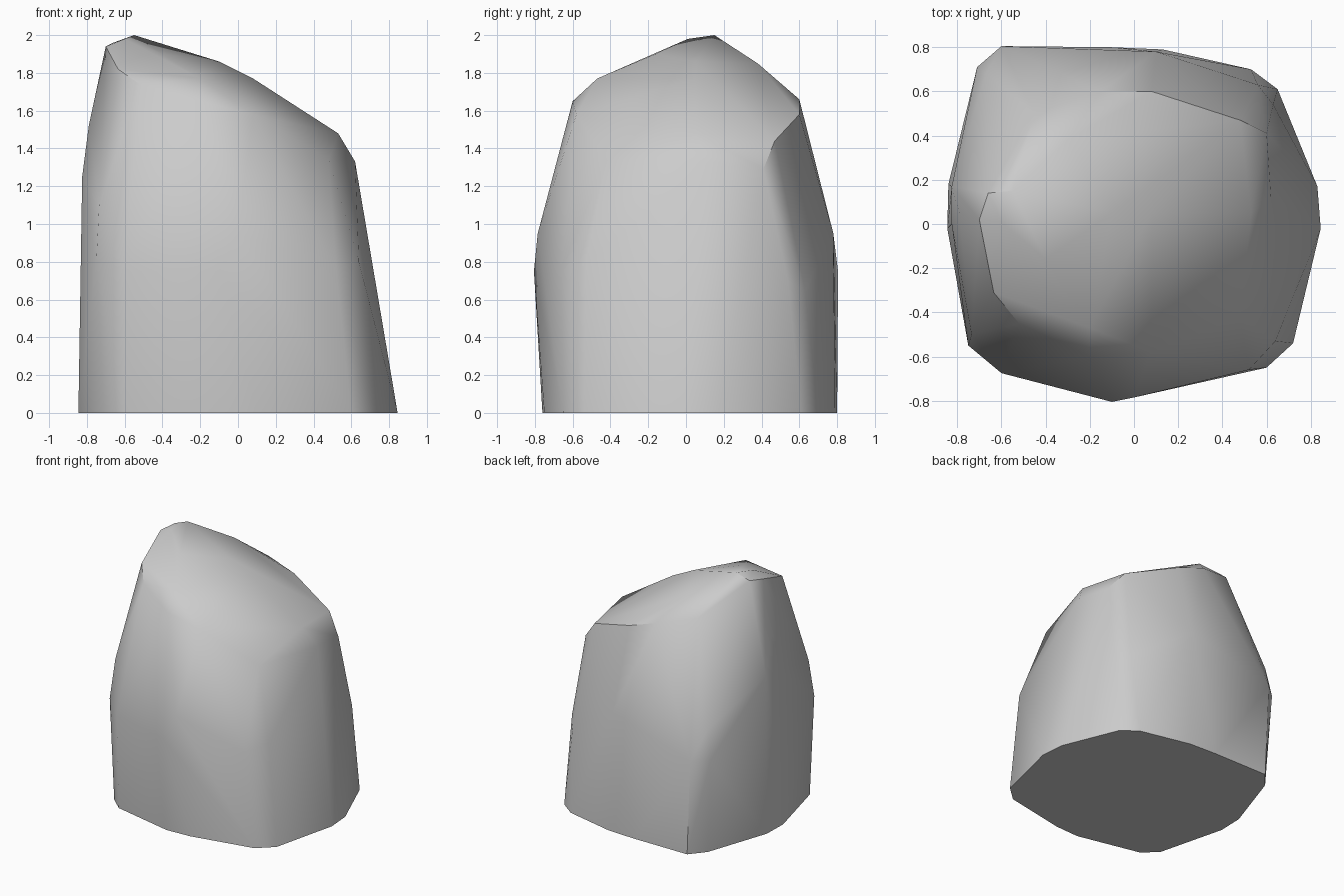
import bpy, bmesh

# Plan outline of the foot, counter-clockwise from the right side
BASE = [(.845, -.02), (.83, .17), (.65, .61), (.53, .7), (.13, .79), (-.1, .8), (-.57, .8), (-.67, .68),
        (-.84, .18), (-.845, -.02), (-.71, -.55), (-.6, -.65), (-.1, -.76), (.1, -.75), (.6, -.65), (.72, -.54)]

# Chiselled sides around the waist
WAIST = [(.67, .15, .95), (.63, .54, .7), (.56, .63, .65), (.1, .78, .95), (-.6, .805, .75),
         (-.71, .71, .75), (-.67, .68, .98), (-.825, .17, 1.25), (-.825, 0, 1.25), (-.75, -.55, .8),
         (-.735, -.5, 1.1), (-.6, -.675, .75), (-.1, -.805, .75), (0, -.785, .95), (.52, -.66, .75),
         (.64, -.53, .8)]

# Shoulder where the sides turn into the sloping top
SHOULDER = [(.62, .12, 1.33), (.6, .41, 1.29), (.48, .47, 1.44), (.08, .6, 1.58), (-.15, .6, 1.66),
            (-.45, .5, 1.74), (-.79, .05, 1.52), (-.635, -.31, 1.82), (-.52, -.45, 1.74),
            (-.2, -.6, 1.65), (.08, -.58, 1.58), (.48, -.42, 1.34)]

# Sloping crown
CROWN = [(-.7, .02, 1.94), (-.66, .14, 1.96), (-.55, .15, 2), (-.6, .01, 1.98), (-.4, -.16, 1.9),
         (-.3, .38, 1.85), (-.1, .05, 1.86), (.08, .05, 1.77), (.53, .05, 1.48), (-.2, -.47, 1.77)]

bm = bmesh.new()
for p in [(x, y, 0) for x, y in BASE] + WAIST + SHOULDER + CROWN:
    bm.verts.new(p)
bmesh.ops.convex_hull(bm, input=bm.verts[:])
loose = [v for v in bm.verts if not v.link_faces]
bmesh.ops.delete(bm, geom=loose, context='VERTS')
bmesh.ops.dissolve_limit(bm, angle_limit=0.02, verts=bm.verts[:], edges=bm.edges[:])
bmesh.ops.recalc_face_normals(bm, faces=bm.faces[:])

mesh = bpy.data.meshes.new("boulder")
bm.to_mesh(mesh)
bm.free()
rock = bpy.data.objects.new("boulder", mesh)
bpy.context.collection.objects.link(rock)

# Soft shading with the hard breaks kept
bpy.context.view_layer.objects.active = rock
rock.select_set(True)
bpy.ops.object.shade_smooth_by_angle(angle=0.65)
